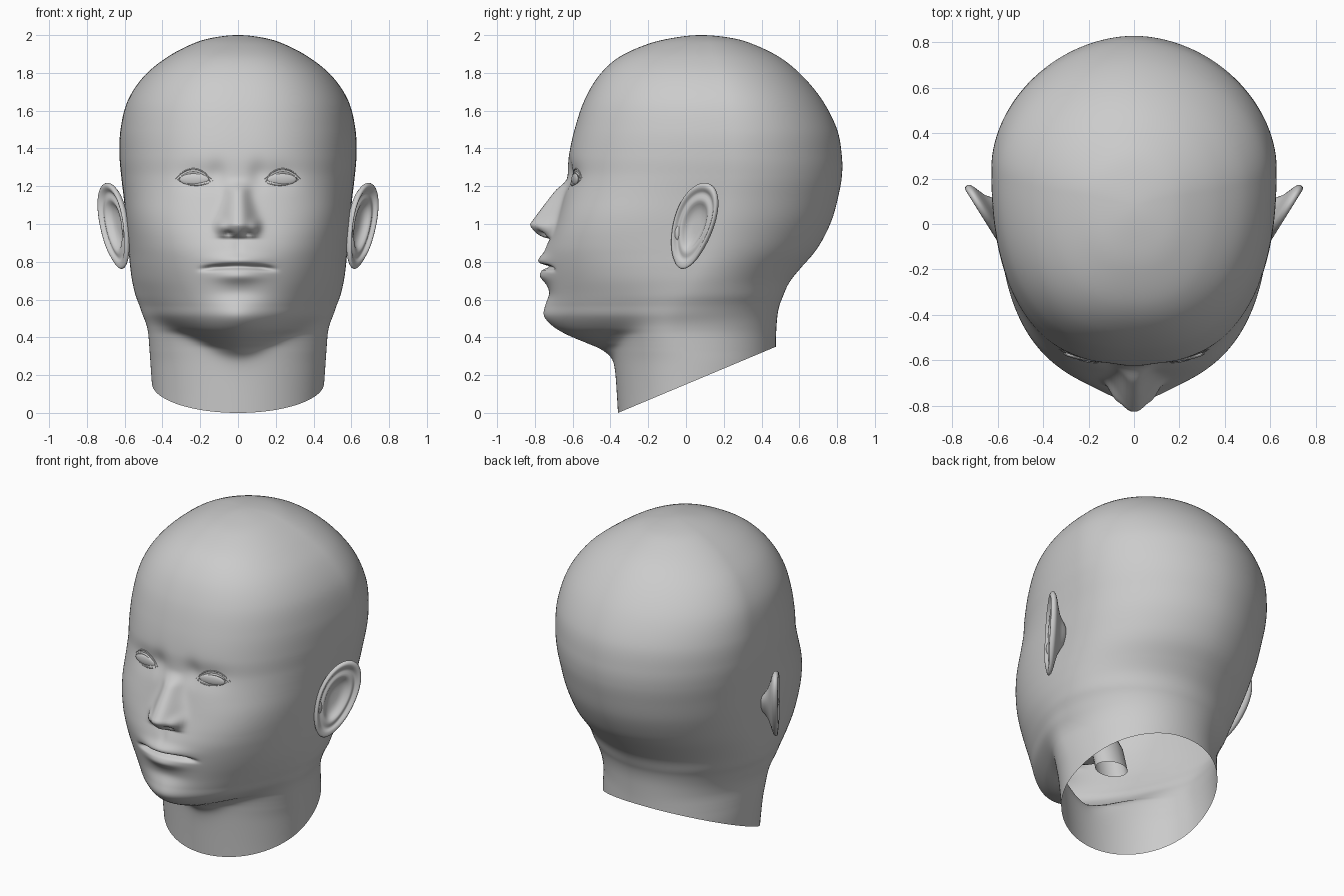
import bpy
import bmesh
import math
from mathutils import Vector, Matrix
from mathutils.bvhtree import BVHTree

old_cube = bpy.data.objects.get("Cube")
if old_cube:
    bpy.data.objects.remove(old_cube, do_unlink=True)

# One plain clay colour
clay = bpy.data.materials.new("clay_grey")
clay.use_nodes = True
clay.diffuse_color = (.6, .6, .6, 1)
clay.node_tree.nodes["Principled BSDF"].inputs["Base Color"].default_value = clay.diffuse_color


def add_object(name, data):
    obj = bpy.data.objects.new(name, data)
    bpy.context.collection.objects.link(obj)
    data.materials.append(clay)
    return obj


def finish_mesh(name, bm):
    bmesh.ops.recalc_face_normals(bm, faces=bm.faces)
    mesh = bpy.data.meshes.new(name)
    bm.to_mesh(mesh)
    bm.free()
    mesh.shade_smooth()
    return add_object(name, mesh)


def loft(bm, rings):
    """Skin a list of closed rings of points with quads."""
    loops = [[bm.verts.new(point) for point in ring] for ring in rings]
    for upper, lower in zip(loops, loops[1:]):
        for i in range(len(upper)):
            j = (i + 1) % len(upper)
            bm.faces.new((upper[i], upper[j], lower[j], lower[i]))
    bmesh.ops.remove_doubles(bm, verts=bm.verts, dist=.0001)


def clamp(value):
    return min(max(value, 0), 1)


def smoothstep(low, high, value):
    t = clamp((value - low) / (high - low))
    return t * t * (3 - 2 * t)


def bump(x, z, cx, cz, sx, sz):
    return math.exp(-((x - cx) / sx) ** 2 - ((z - cz) / sz) ** 2)


def catmull(a, b, c, d, t):
    return b + t * (c - a + t * (2 * a - 5 * b + 4 * c - d + t * (3 * (b - c) + d - a))) / 2


# Skull and jaw sections from crown to throat: height, front, back, half width
SECTIONS = [
    (2, .08, .08, 0), (1.985, -.07, .24, .14), (1.95, -.21, .36, .25),
    (1.88, -.36, .5, .38), (1.78, -.465, .62, .5), (1.65, -.54, .725, .585),
    (1.5, -.59, .8, .622), (1.36, -.62, .825, .627), (1.25, -.628, .825, .618),
    (1.14, -.65, .805, .605), (1.03, -.68, .775, .595), (.93, -.71, .73, .585),
    (.85, -.73, .68, .578), (.77, -.737, .61, .57), (.7, -.737, .55, .555),
    (.63, -.735, .495, .525), (.57, -.732, .44, .49), (.51, -.722, .39, .45),
    (.45, -.68, .35, .375), (.41, -.62, .32, .3), (.37, -.525, .28, .245),
    (.33, -.43, .24, .21), (.25, -.31, .2, .19), (.1, -.2, .15, .15),
    (-.05, -.2, .15, .15),
]
COLUMNS, STEPS = 192, 10


def oval_radius(angle, width, front, back, front_power, back_power):
    """Radius of an oval whose front and back halves differ."""
    depth, n = (front, front_power) if math.sin(angle) < 0 else (back, back_power)
    side = abs(math.cos(angle)) / max(width, .00001)
    along = abs(math.sin(angle)) / max(depth, .00001)
    return (side ** n + along ** n) ** (-1 / n)


def face_relief(x, z):
    """How far the features stand forward of the plain face."""
    x = abs(x)
    # Nose ridge with rounded tip, wings and nostrils
    rise = clamp((1.26 - z) / .26)
    ridge = rise * (1.25 - .25 * rise) * smoothstep(0, 1, rise * 3)
    ridge *= math.sqrt(clamp((z - .925) / .07))
    spread = .055 + .027 * smoothstep(1.18, 1, z)
    out = .135 * ridge * math.exp(-(x / spread) ** 2.5)
    out += .035 * bump(x, z, .088, .985, .03, .035)
    out -= .035 * bump(x, z, .048, .948, .02, .014)
    # Eye sockets
    out -= .015 * bump(x, z, .215, 1.25, .1, .07)
    out -= .018 * bump(x, z, .11, 1.26, .05, .07)
    # Lips and the seam between them
    out += .02 * bump(x, z, 0, .84, .16, .1)
    out += .03 * bump(x, z, 0, .805, .13, .034)
    out += .03 * bump(x, z, 0, .725, .12, .035)
    seam = .775 - .015 * (x / .2) ** 2
    out -= .045 * math.exp(-((z - seam) / .012) ** 2) * smoothstep(.23, .1, x)
    out -= .005 * bump(x, z, 0, .88, .02, .04)
    # Chin and the crease above it
    out += .028 * bump(x, z, 0, .51, .14, .07)
    out -= .012 * bump(x, z, 0, .635, .12, .04)
    return out


def head_ring(z, front, back, width):
    middle = front + .6 * (back - front)
    power = 1.8 + .6 * smoothstep(.5, 1.1, z) + .38 * bump(0, z, 0, 1.02, 1, .22)
    neck_size = 1 - smoothstep(.6, 1.1, z)
    neck_width = (.445 + .07 * z) * neck_size
    neck_front = (middle + .36 + .06 * z) * neck_size
    neck_back = (.475 - middle) * neck_size
    ring = []
    for i in range(COLUMNS):
        turn = math.tau * i / COLUMNS
        angle = turn - .55 * math.sin(turn) - math.pi / 2
        radius = oval_radius(angle, width, middle - front, back - middle, power, 1.9)
        if neck_size > 0:
            neck = oval_radius(angle, neck_width, neck_front, neck_back, 2, 2.1)
            radius = (radius ** 10 + neck ** 10) ** .1
        x = radius * math.cos(angle)
        y = middle + radius * math.sin(angle)
        if math.sin(angle) < 0 and .38 < z < 1.6:
            y -= face_relief(x, z) * smoothstep(.38, .46, z)
        ring.append((x, y, z))
    return ring


# Head and neck, cut on a slant and open underneath
z, front, back, width = SECTIONS[1]
rows = [(z, back, front, -width)] + SECTIONS + SECTIONS[-1:]
rings = []
for k in range(len(rows) - 3):
    for step in range(STEPS):
        rings.append(head_ring(*(catmull(*values, step / STEPS)
                                 for values in zip(*rows[k:k + 4]))))
rings.append(head_ring(*SECTIONS[-1]))
bm = bmesh.new()
loft(bm, rings)
bmesh.ops.bisect_plane(bm, geom=bm.verts[:] + bm.edges[:] + bm.faces[:],
                       plane_co=(0, -.36, 0), plane_no=(0, -.35, .835), clear_inner=True)
surface = BVHTree.FromBMesh(bm)
finish_mesh("head", bm)


def on_face(x, z):
    return surface.ray_cast(Vector((x, -2, z)), Vector((0, 1, 0)))[0]


def lid(name, side, length, base, rise, thickness):
    """A thin tapered fold lying on the face."""
    curve = bpy.data.curves.new(name, "CURVE")
    curve.dimensions = "3D"
    curve.bevel_depth = thickness
    curve.bevel_resolution = 3
    spline = curve.splines.new("POLY")
    count = 21
    spline.points.add(count - 1)
    for i, point in enumerate(spline.points):
        u = 2 * i / (count - 1) - 1
        place = on_face(side * (.232 + length * u), base + rise * (1 - u * u) + .006 * u)
        point.co = (*place, 1)
        point.radius = .2 + .8 * (1 - u * u)
    add_object(name, curve)


# Ear cross-section, from the back, over the rim, into the hollow: size, height
EAR_SECTION = [(0, -.09), (.25, -.08), (.42, -.04), (.9, -.02), (1, -.004),
               (.98, .016), (.9, .022), (.82, .012), (.76, -.004), (.66, .006),
               (.56, .008), (.45, -.018), (.25, -.028), (0, -.028)]


def ear_point(side, u, v, h):
    u += .3 * v
    return (side * (.652 + .53 * u + .85 * h), .042 + .85 * u - .53 * h, .99 + v)


def ear(name, side):
    rings = []
    for size, height in EAR_SECTION:
        ring = []
        for i in range(40):
            angle = math.tau * i / 40
            rise = math.sin(angle)
            lobe = smoothstep(-.5, -.95, rise) if height > -.019 else 0
            h = height * (1 - lobe) + min(height, .01) * lobe
            ring.append(ear_point(side, size * (.128 + .02 * rise) * math.cos(angle),
                                  .232 * size * rise, h))
        rings.append(ring)
    bm = bmesh.new()
    loft(bm, rings)
    obj = finish_mesh(name, bm)
    obj.modifiers.new("smooth", "SUBSURF").levels = 1


def ellipsoid(name, place, size, turn=0):
    bm = bmesh.new()
    matrix = Matrix.LocRotScale(Vector(place), Matrix.Rotation(turn, 3, "Z"), Vector(size))
    bmesh.ops.create_uvsphere(bm, u_segments=32, v_segments=16, radius=1, matrix=matrix)
    return finish_mesh(name, bm)


# Eyes and ears on both sides
for label, side in (("left", 1), ("right", -1)):
    centre = on_face(side * .232, 1.236)
    ellipsoid(label + "_eye", centre, (.08, .012, .031), side * .2)
    lid(label + "_upper_lid", side, .09, 1.227, .043, .007)
    lid(label + "_lower_lid", side, .086, 1.227, -.021, .004)
    lid(label + "_lid_fold", side, .1, 1.232, .06, .004)
    ear(label + "_ear", side)
    ellipsoid(label + "_ear_flap", ear_point(side, -.09, -.035, -.01), (.018, .03, .045))

# Mouth cavity and throat inside the open neck
ellipsoid("mouth_cavity", (0, -.45, .74), (.2, .2, .1))
bm = bmesh.new()
loft(bm, [[(.1 * math.cos(a), y + .08 * math.sin(a), z)
           for a in (math.tau * i / 16 for i in range(16))]
          for y, z in ((-.32, .74), (-.24, .6), (-.2, .45))])
finish_mesh("throat", bm)
